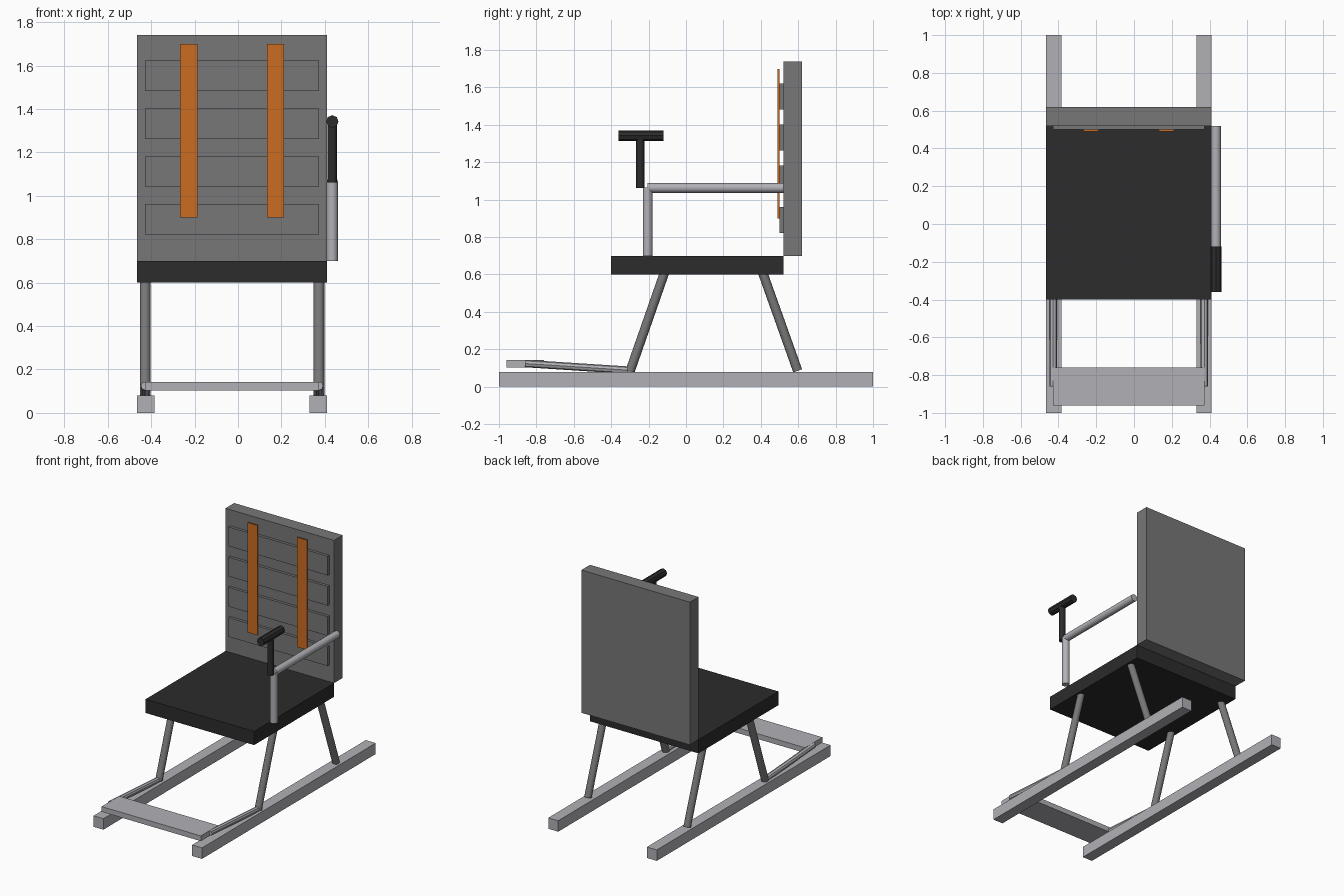
import bpy
import math
from mathutils import Vector

if "Cube" in bpy.data.objects:
    bpy.data.objects.remove(bpy.data.objects["Cube"], do_unlink=True)


def material(name, rgb):
    m = bpy.data.materials.new(name)
    m.use_nodes = True
    color = (*rgb, 1.0)
    m.diffuse_color = color
    m.node_tree.nodes["Principled BSDF"].inputs["Base Color"].default_value = color
    return m


LIGHT = material("light metal", (0.44, 0.44, 0.47))
GREY = material("mid grey", (0.19, 0.185, 0.19))
BLACK = material("black padding", (0.025, 0.025, 0.025))
ORANGE = material("orange webbing", (0.6, 0.15, 0.015))


def box(name, low, high, mat):
    low, high = Vector(low), Vector(high)
    bpy.ops.mesh.primitive_cube_add(size=1, location=(low + high) / 2)
    ob = bpy.context.object
    ob.name = name
    ob.scale = high - low
    bpy.ops.object.transform_apply(location=False, rotation=False, scale=True)
    ob.data.materials.append(mat)
    return ob


def rod(name, start, end, radius, mat, sides=16):
    start, end = Vector(start), Vector(end)
    axis = end - start
    bpy.ops.mesh.primitive_cylinder_add(vertices=sides, radius=radius,
                                        depth=axis.length, location=(start + end) / 2)
    ob = bpy.context.object
    ob.name = name
    ob.rotation_euler = axis.to_track_quat('Z', 'Y').to_euler()
    ob.data.materials.append(mat)
    if sides > 8:
        bpy.ops.object.shade_smooth_by_angle(angle=math.radians(40))
    return ob


LEFT, RIGHT = 0.41, -0.465      # outer sides of the seat
MID = (LEFT + RIGHT) / 2

# Seat and backrest
box("seat", (RIGHT, -0.4, 0.6), (LEFT, 0.52, 0.7), BLACK)
box("backrest", (RIGHT, 0.52, 0.7), (LEFT, 0.62, 1.74), GREY)
for i in range(4):
    z = 0.822 + i * 0.22
    box(f"back_pad_{i + 1}", (MID - 0.4, 0.5, z), (MID + 0.4, 0.525, z + 0.14), GREY)

# Runners, legs, footrest rods and straps, one per side
for side, s in (("left", 1), ("right", -1)):
    x = MID + s * 0.4
    box(f"{side}_runner", (MID + s * 0.3575, -1, 0), (MID + s * 0.4375, 1, 0.08), LIGHT)
    rod(f"{side}_front_leg", (x, -0.115, 0.61), (x, -0.3, 0.08), 0.025, GREY)
    rod(f"{side}_rear_leg", (x, 0.41, 0.61), (x, 0.597, 0.085), 0.025, GREY)
    rod(f"{side}_footrest_rod", (x, -0.3, 0.088), (x, -0.86, 0.124), 0.02, LIGHT, 8)
    strap = MID + s * 0.2
    box(f"{side}_strap", (strap - 0.04, 0.49, 0.9), (strap + 0.04, 0.4995, 1.7), ORANGE)

# Footrest bar
box("footrest", (MID - 0.4, -0.96, 0.104), (MID + 0.4, -0.76, 0.142), LIGHT)

# Single arm on the left with its control stick
ARM_X = 0.434
rod("arm_post", (ARM_X, -0.205, 0.7), (ARM_X, -0.205, 1.065), 0.026, LIGHT)
rod("arm_bar", (ARM_X, -0.205, 1.063), (ARM_X, 0.52, 1.063), 0.026, LIGHT)
rod("control_stick", (ARM_X, -0.245, 1.062), (ARM_X, -0.245, 1.33), 0.022, BLACK)
rod("stick_handle", (ARM_X, -0.36, 1.342), (ARM_X, -0.12, 1.342), 0.029, BLACK, 8)
